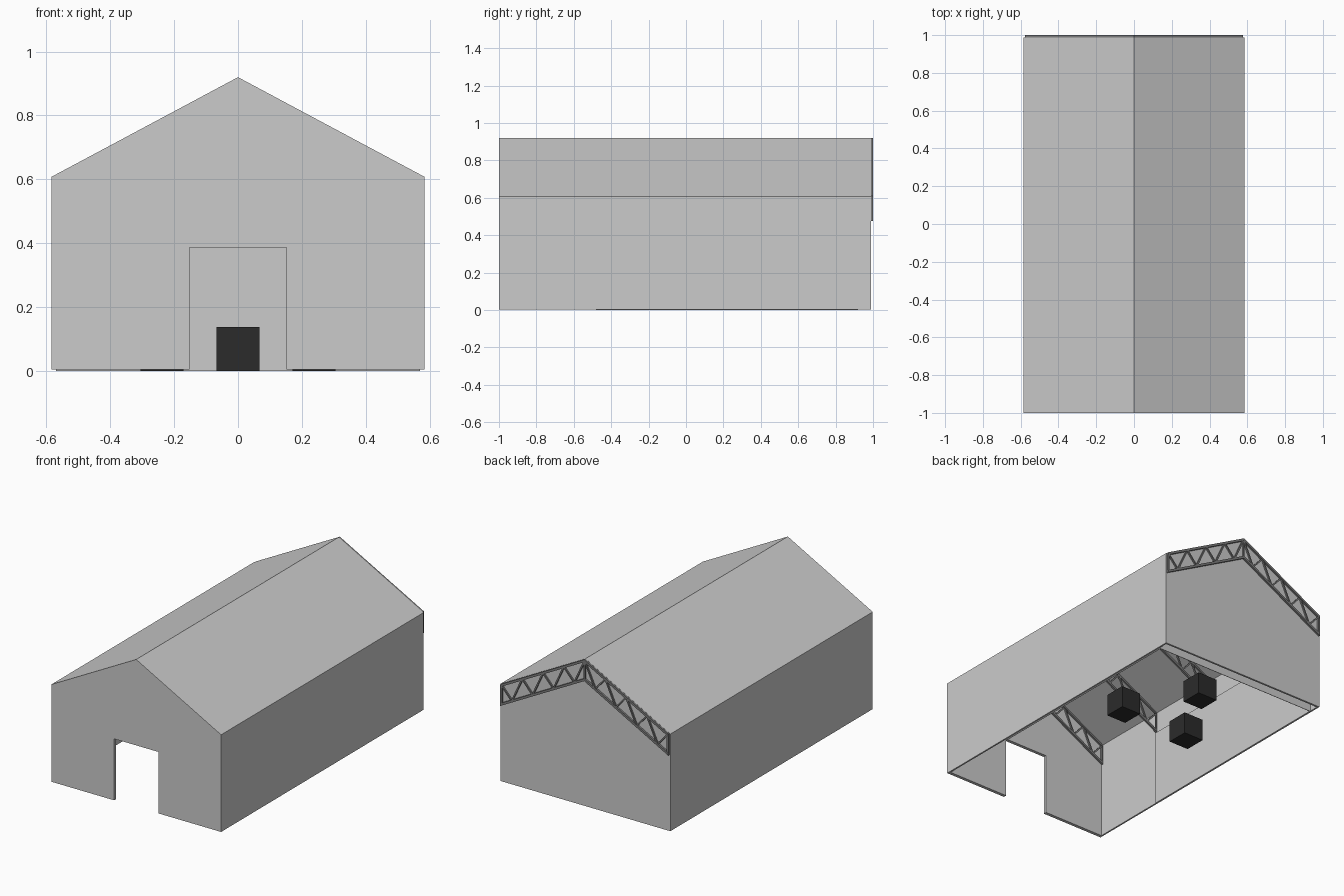
import bpy
import math

if "Cube" in bpy.data.objects:
    bpy.data.objects.remove(bpy.data.objects["Cube"])

W, EAVE, PEAK = 0.584, 0.608, 0.92     # half width, eave and ridge heights
FRONT, BACK = -1.0, 0.988              # ends of the shell
DEPTH = 0.135                          # truss depth
SLOPE = (PEAK - EAVE) / W


def material(name, v):
    m = bpy.data.materials.new(name)
    m.diffuse_color = (v, v, v, 1)
    m.use_nodes = True
    m.node_tree.nodes["Principled BSDF"].inputs["Base Color"].default_value = m.diffuse_color
    return m


CLAD = material("light_grey_cladding", 0.6)
STEEL = material("dark_grey_steel", 0.2)
CRATE = material("black_crate", 0.024)


def mesh(name, verts, faces, mat):
    me = bpy.data.meshes.new(name)
    me.from_pydata(verts, [], faces)
    me.materials.append(mat)
    ob = bpy.data.objects.new(name, me)
    bpy.context.collection.objects.link(ob)
    return ob


def prism_data(profile, y0, y1):
    """Extrude an x-z outline (anticlockwise from the front) along y."""
    n = len(profile)
    v = [(x, y0, z) for x, z in profile] + [(x, y1, z) for x, z in profile]
    f = [list(range(n)), list(range(2 * n - 1, n - 1, -1))]
    f += [[(i + 1) % n, i, n + i, n + (i + 1) % n] for i in range(n)]
    return v, f


def prism(name, profile, y0, y1, mat):
    return mesh(name, *prism_data(profile, y0, y1), mat)


def box(name, x0, x1, y0, y1, z0, z1, mat):
    return prism(name, [(x0, z0), (x1, z0), (x1, z1), (x0, z1)], y0, y1, mat)


def roof_z(x):
    return PEAK - SLOPE * abs(x)


# Gable walls: front with a doorway, back solid
Z0, T, DOOR, DOOR_H = 0.004, 0.02, 0.152, 0.386
prism("front_wall", [(-W, Z0), (-DOOR, Z0), (-DOOR, DOOR_H), (DOOR, DOOR_H), (DOOR, Z0),
                     (W, Z0), (W, EAVE), (0, PEAK), (-W, EAVE)], FRONT, FRONT + T, CLAD)
prism("back_wall", [(-W, Z0), (W, Z0), (W, EAVE), (0, PEAK), (-W, EAVE)],
      BACK - 0.012, BACK, CLAD)

# Side walls, inner linings and roof slopes
for s, side in ((-1, "left"), (1, "right")):
    xa, xb = sorted((s * W, s * (W - 0.01)))
    box(side + "_wall", xa, xb, FRONT + T, BACK - 0.012, Z0, EAVE, CLAD)
    xa, xb = sorted((s * 0.571, s * 0.568))
    box(side + "_lining", xa, xb, -0.48, 0.92, 0, EAVE - DEPTH, CLAD)
    prof = [(0, PEAK - 0.005), (s * W, EAVE - 0.005), (s * W, EAVE), (0, PEAK)]
    if s > 0:
        prof = prof[:]
    else:
        prof.reverse()
    prism(side + "_roof", prof, FRONT, BACK, CLAD)
box("back_lining", -0.571, 0.571, 0.917, 0.92, 0, EAVE - DEPTH, CLAD)


def truss(name, y):
    """Chords, end posts and zigzag webs with a constant depth under the roof."""
    verts, faces = [], []
    h = 0.006

    def add(profile, half):
        v, f = prism_data(profile, y - half, y + half)
        k = len(verts)
        verts.extend(v)
        faces.extend([[i + k for i in q] for q in f])

    def bar(a, b, w):
        dx, dz = b[0] - a[0], b[1] - a[1]
        l = math.hypot(dx, dz)
        nx, nz = -dz / l * w / 2, dx / l * w / 2
        add([(a[0] - nx, a[1] - nz), (b[0] - nx, b[1] - nz),
             (b[0] + nx, b[1] + nz), (a[0] + nx, a[1] + nz)], h * 0.8)

    X, c, lift = 0.578, 0.016, -0.001
    for top in (lift, -DEPTH + c):
        add([(-X, roof_z(X) + top - c), (0, PEAK + top - c), (X, roof_z(X) + top - c),
             (X, roof_z(X) + top), (0, PEAK + top), (-X, roof_z(X) + top)], h)
    n = 8
    for s in (-1, 1):
        xe = s * (X - 0.006)
        bar((xe, roof_z(xe) - DEPTH + 0.006), (xe, roof_z(xe) - 0.006), 0.012)
        pts = []
        for i in range(n + 1):
            x = xe * (1 - i / n)
            pts.append((x, roof_z(x) - (DEPTH - 0.008 if i % 2 else 0.009)))
        for a, b in zip(pts, pts[1:]):
            bar(a, b, 0.009)
    bar((0, PEAK - DEPTH + 0.008), (0, PEAK - 0.01), 0.009)
    mesh(name, verts, faces, STEEL)


# Five roof trusses, the last one outside the back wall
for k in range(5):
    truss("roof_truss_%d" % (k + 1), 0.994 - 0.4915 * k)

# Three crates on the ground
for i, (x, y) in enumerate(((-0.238, 0.19), (0.0, 0.60), (0.238, 0.19))):
    box("crate_%d" % (i + 1), x - 0.068, x + 0.068, y - 0.068, y + 0.068, 0, 0.137, CRATE)
